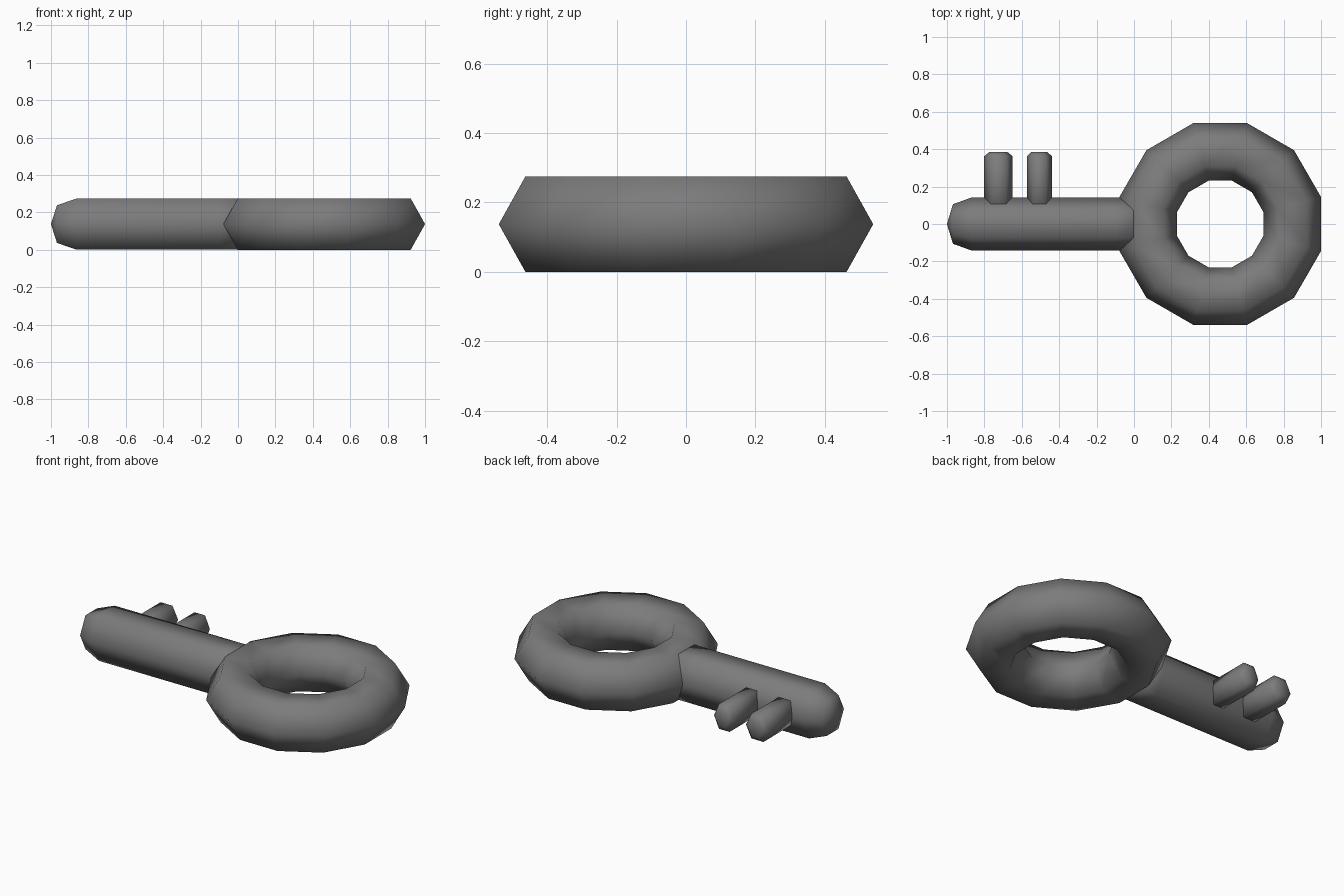
import bpy, bmesh, math
from mathutils import Vector

if "Cube" in bpy.data.objects:
    bpy.data.objects.remove(bpy.data.objects["Cube"])

MID = 0.1375  # height of the key's centre plane

metal = bpy.data.materials.new("dark_grey_metal")
metal.diffuse_color = (0.2, 0.2, 0.2, 1)
metal.use_nodes = True
metal.node_tree.nodes["Principled BSDF"].inputs["Base Color"].default_value = metal.diffuse_color


def finish(name, bm):
    bmesh.ops.recalc_face_normals(bm, faces=bm.faces)
    for f in bm.faces:
        f.smooth = True
    me = bpy.data.meshes.new(name)
    bm.to_mesh(me)
    bm.free()
    me.materials.append(metal)
    ob = bpy.data.objects.new(name, me)
    bpy.context.collection.objects.link(ob)
    return ob


def hex_rod(name, origin, axis, side, half_w, half_h, stations):
    """Six-sided rod: stations are (distance along axis, scale); scale 0 is a point."""
    origin, axis, side = Vector(origin), Vector(axis), Vector(side)
    up = Vector((0, 0, 1))
    section = [(1, 0), (.52, 1), (-.52, 1), (-1, 0), (-.52, -1), (.52, -1)]
    bm = bmesh.new()
    rings = []
    for d, s in stations:
        c = origin + axis * d
        if s == 0:
            rings.append([bm.verts.new(c)] * 6)
        else:
            rings.append([bm.verts.new(c + side * (u * s * half_w) + up * (v * s * half_h))
                          for u, v in section])
    for a, b in zip(rings, rings[1:]):
        for i in range(6):
            j = (i + 1) % 6
            quad = [a[i], a[j], b[j], b[i]]
            bm.faces.new(list(dict.fromkeys(quad)))
    for end in (rings[0], rings[-1]):
        if len(set(end)) == 6:
            bm.faces.new(end)
    return finish(name, bm)


# Ring handle: 12 x 6 torus with flats facing the axes
R, r, N, M = 0.399, 0.159, 12, 6
bm = bmesh.new()
grid = []
for i in range(N):
    a = math.radians(15 + 360 / N * i)
    loop = []
    for j in range(M):
        t = 2 * math.pi * j / M
        d = R + r * math.cos(t)
        loop.append(bm.verts.new((0.461 + d * math.cos(a), d * math.sin(a),
                                  MID + r * math.sin(t))))
    grid.append(loop)
for i in range(N):
    for j in range(M):
        k, l = (i + 1) % N, (j + 1) % M
        bm.faces.new((grid[i][j], grid[k][j], grid[k][l], grid[i][l]))
finish("ring_handle", bm)

# Shaft with a rounded, pointed tip
hex_rod("shaft", (0, 0, MID), (-1, 0, 0), (0, 1, 0), 0.143, 0.136,
        [(-0.06, 1), (0.1, 1), (0.865, 1), (0.968, 0.74), (1.0, 0)])

# Two teeth with chamfered ends
for name, x, w in (("outer_tooth", -0.725, 0.076), ("inner_tooth", -0.506, 0.067)):
    hex_rod(name, (x, 0, MID), (0, 1, 0), (1, 0, 0), w, 0.074,
            [(0.02, 1), (0.362, 1), (0.386, 0.62)])
